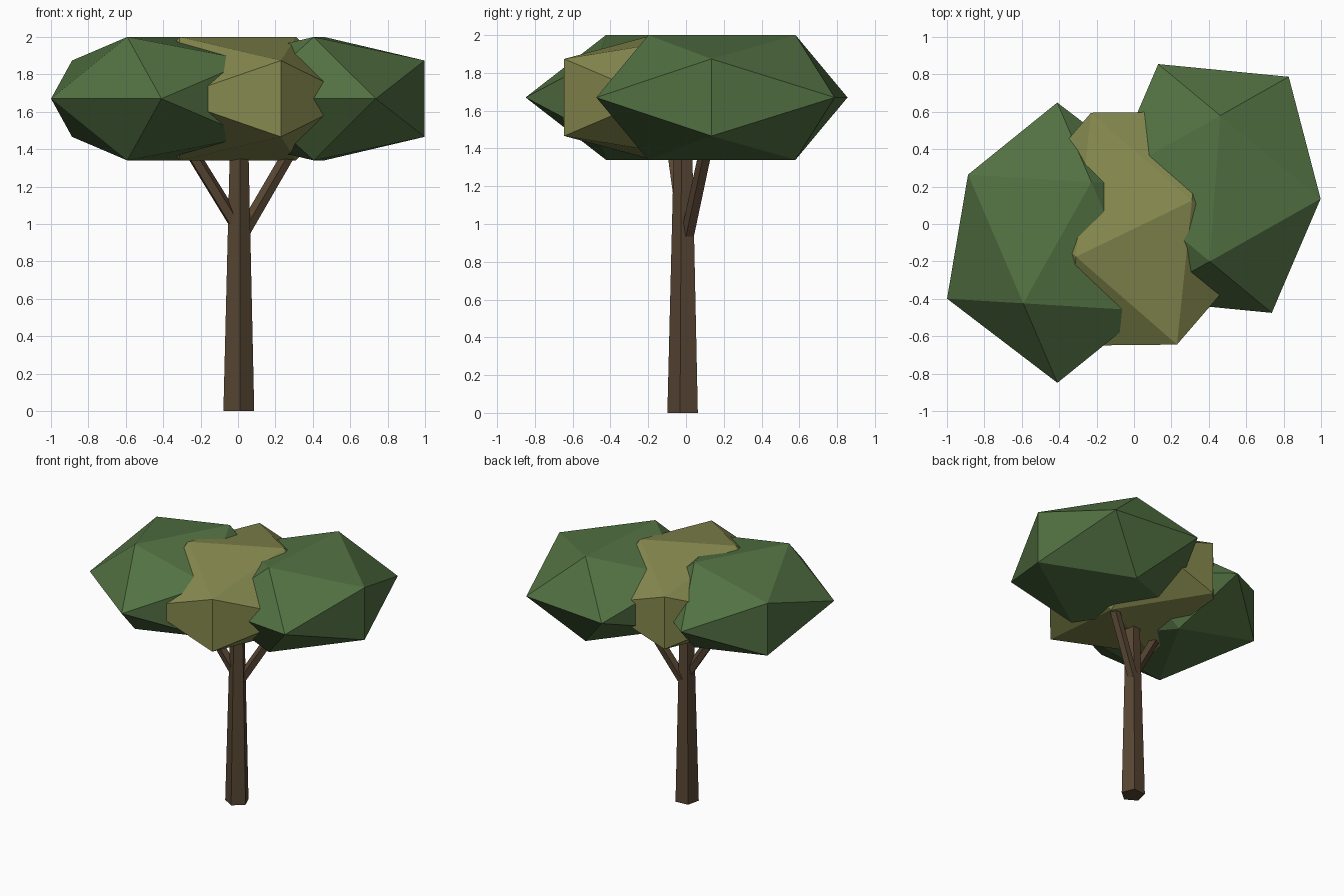
import bpy, bmesh, math
from mathutils import Vector

if "Cube" in bpy.data.objects:
    bpy.data.objects.remove(bpy.data.objects["Cube"])

PHI = (1 + 5 ** 0.5) / 2


def material(name, rgb):
    m = bpy.data.materials.new(name)
    m.diffuse_color = (*rgb, 1)
    m.use_nodes = True
    m.node_tree.nodes["Principled BSDF"].inputs["Base Color"].default_value = m.diffuse_color
    return m


green = material("leaf green", (0.085, 0.165, 0.055))
olive = material("olive leaf", (0.24, 0.255, 0.078))
bark = material("bark brown", (0.098, 0.062, 0.034))


def add_object(name, bm, mat):
    bmesh.ops.recalc_face_normals(bm, faces=bm.faces[:])
    me = bpy.data.meshes.new(name)
    bm.to_mesh(me)
    bm.free()
    me.materials.append(mat)
    bpy.context.collection.objects.link(bpy.data.objects.new(name, me))


def leaf_clump(name, centre, a, b, mat):
    """Squashed icosahedron; a and b are its sheared ground axes."""
    bm = bmesh.new()
    c, a, b = Vector((*centre, 1.67)), Vector((*a, 0)), Vector((*b, 0))
    up = Vector((0, 0, 0.33 / PHI))
    for s in (-1, 1):
        for t in (-1, 1):
            bm.verts.new(c + s * b + t * PHI * up)
            bm.verts.new(c + s * a + t * PHI * b)
            bm.verts.new(c + s * PHI * a + t * up)
    bmesh.ops.convex_hull(bm, input=bm.verts[:])
    add_object(name, bm, mat)


def limb(name, start, end, r0, r1, turn, level=False):
    """Tapered five-sided limb between two points."""
    bm = bmesh.new()
    start, end = Vector(start), Vector(end)
    q = (Vector((0, 0, 1)) if level else end - start).to_track_quat('Z', 'Y')
    rings = []
    for p, r in ((start, r0), (end, r1)):
        ring = []
        for i in range(5):
            t = turn + i * math.tau / 5
            off = Vector((r * math.cos(t), r * math.sin(t), 0))
            ring.append(bm.verts.new(p + (off if level else q @ off)))
        rings.append(ring)
    lo, hi = rings
    for i in range(5):
        j = (i + 1) % 5
        bm.faces.new((lo[i], lo[j], hi[j], hi[i]))
    bm.faces.new(lo[::-1])
    bm.faces.new(hi)
    add_object(name, bm, bark)


# Trunk and its two side branches
limb("trunk", (0.002, -0.012, 0), (0.005, -0.012, 1.5), 0.087, 0.05,
     math.radians(-13), level=True)
limb("left_branch", (0.0, -0.012, 0.98), (-0.32, -0.085, 1.5), 0.038, 0.036, 0.3)
limb("right_branch", (0.025, 0.012, 0.95), (0.345, 0.13, 1.5), 0.038, 0.036, 0.3)

# Crown: two green clumps with an olive one between
leaf_clump("left_crown", (-0.41, -0.10), (0.295, -0.225), (0.182, 0.324), green)
leaf_clump("right_crown", (0.433, 0.19), (0.349, -0.034), (0.028, 0.39), green)
leaf_clump("middle_crown", (0.0, -0.025), (0.142, -0.383), (0.31, 0.15), olive)
